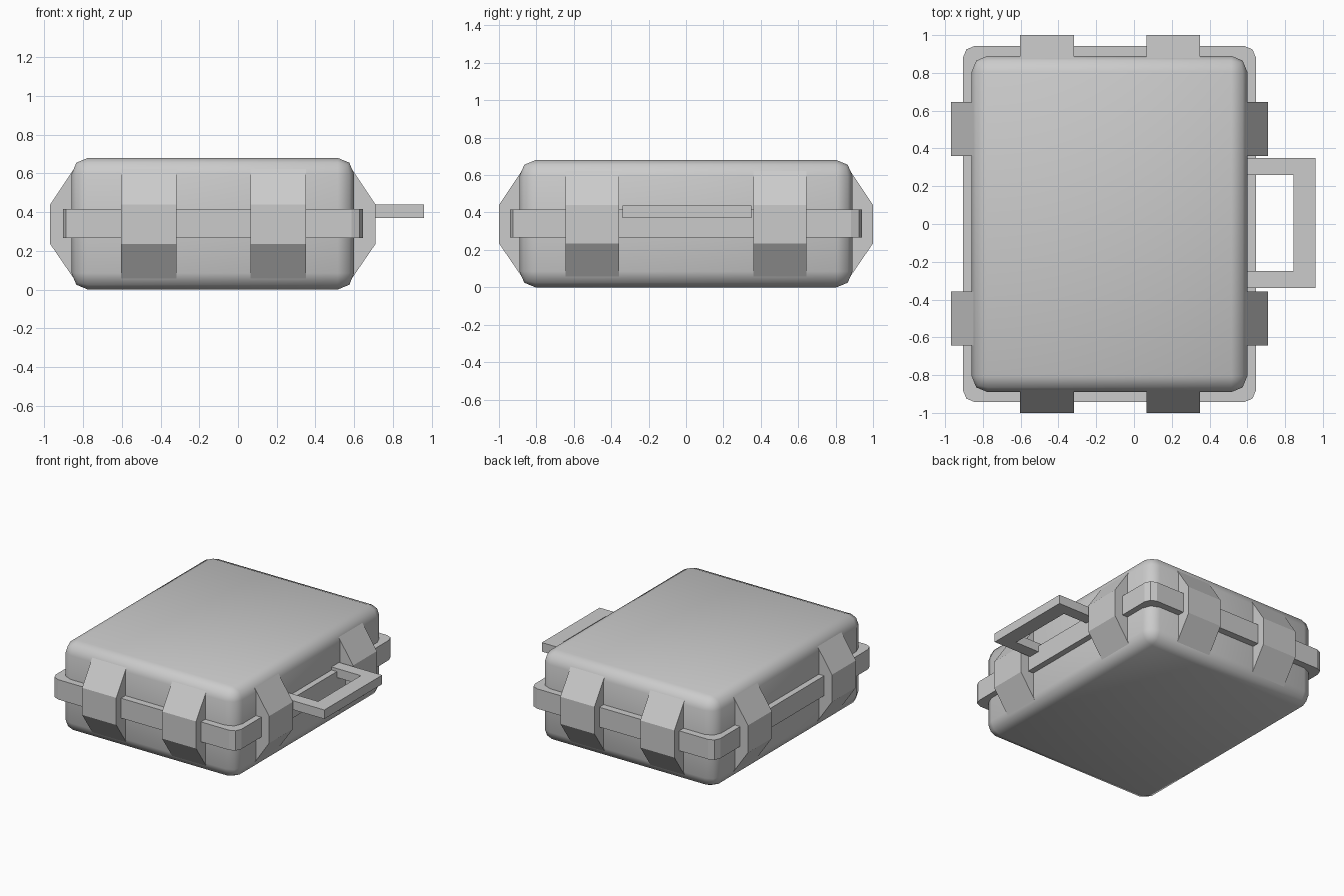
import bpy
import bmesh
from mathutils import Vector

default = bpy.data.objects.get("Cube")
if default:
    bpy.data.objects.remove(default, do_unlink=True)

# Single grey plastic
grey = bpy.data.materials.new("grey_plastic")
grey.use_nodes = True
colour = (0.6, 0.6, 0.6, 1)
grey.diffuse_color = colour
grey.node_tree.nodes["Principled BSDF"].inputs["Base Color"].default_value = colour

CENTRE_X = -0.13


def finish(name, bm, smooth=False):
    bmesh.ops.recalc_face_normals(bm, faces=bm.faces)
    for face in bm.faces:
        face.smooth = smooth
    mesh = bpy.data.meshes.new(name)
    bm.to_mesh(mesh)
    bm.free()
    mesh.materials.append(grey)
    obj = bpy.data.objects.new(name, mesh)
    bpy.context.collection.objects.link(obj)
    return obj


def rounded_box(name, half_x, half_y, low, high, radius, upright_only=False, smooth=False):
    bm = bmesh.new()
    bmesh.ops.create_cube(bm, size=2)
    for v in bm.verts:
        v.co = Vector((CENTRE_X + v.co.x * half_x, v.co.y * half_y,
                       high if v.co.z > 0 else low))
    edges = [e for e in bm.edges
             if not upright_only or abs(e.verts[0].co.z - e.verts[1].co.z) > 0.01]
    bmesh.ops.bevel(bm, geom=edges, offset=radius, segments=2, profile=0.5, affect='EDGES')
    return finish(name, bm, smooth)


def prism(name, points, direction):
    """Extrude a closed outline along a direction."""
    bm = bmesh.new()
    face = bm.faces.new([bm.verts.new(p) for p in points])
    result = bmesh.ops.extrude_face_region(bm, geom=[face], use_keep_orig=True)
    moved = [g for g in result["geom"] if isinstance(g, bmesh.types.BMVert)]
    bmesh.ops.translate(bm, verts=moved, vec=direction)
    return finish(name, bm)


# Case shell and the rim around its middle
rounded_box("case_body", 0.73, 0.89, 0.0, 0.68, 0.085, smooth=True)
rounded_box("case_rim", 0.775, 0.942, 0.265, 0.415, 0.06, upright_only=True)

# Latches: outward distance from the shell wall, and height
LATCH = [(-0.02, 0.045), (0.11, 0.235), (0.11, 0.44), (-0.02, 0.635)]
LATCH_WIDTH = 0.285


def latch(name, origin, outward, along):
    points = [origin + outward * d + Vector((0, 0, z)) for d, z in LATCH]
    prism(name, points, along * LATCH_WIDTH)


X, Y = Vector((1, 0, 0)), Vector((0, 1, 0))
for side, sign in (("front", -1), ("back", 1)):
    for place, x in (("right", -0.603), ("left", 0.065)):
        latch(f"{side}_latch_{place}", Vector((x, sign * 0.89, 0)), Y * sign, X)
for side, sign in (("right", -1), ("left", 1)):
    for place, y in (("front", -0.643), ("back", 0.36)):
        latch(f"{side}_latch_{place}", Vector((CENTRE_X + sign * 0.73, y, 0)), X * sign, Y)

# Carrying handle, a flat squared loop
outline = [(0.58, -0.34), (0.96, -0.34), (0.96, 0.35), (0.58, 0.35),
           (0.58, 0.26), (0.845, 0.26), (0.845, -0.25), (0.58, -0.25)]
prism("carry_handle", [Vector((x, y, 0.37)) for x, y in outline], Vector((0, 0, 0.068)))
